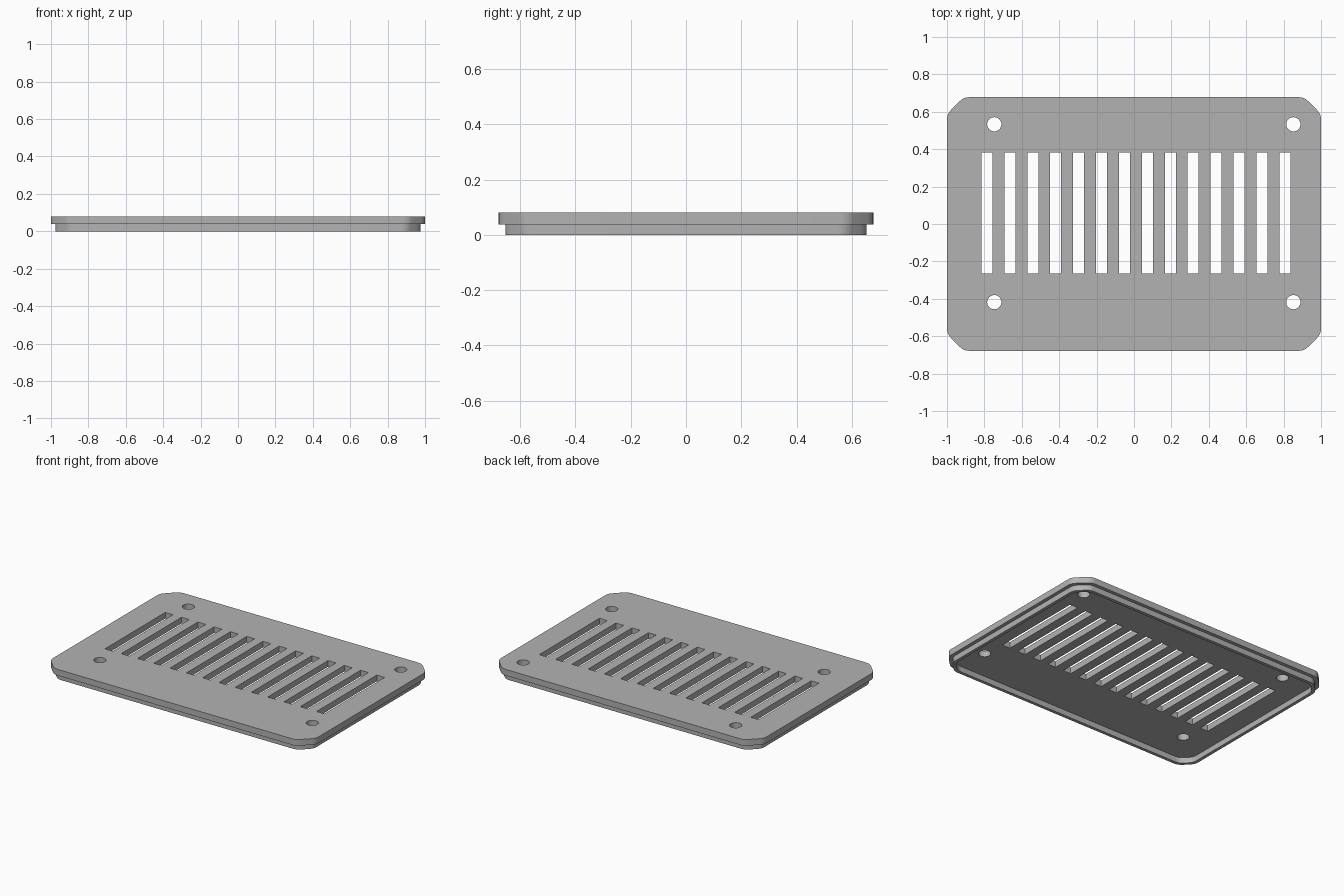
import bpy, bmesh, math
from mathutils import Matrix, Vector

if "Cube" in bpy.data.objects:
    bpy.data.objects.remove(bpy.data.objects["Cube"], do_unlink=True)

HALF_X, HALF_Y = 1.0, 0.678
STEP_Z, TOP_Z = 0.038, 0.08
CHAMFER, FILLET = 0.09, 0.03

grey = bpy.data.materials.new("plain_grey")
grey.use_nodes = True
grey.diffuse_color = (0.448, 0.448, 0.448, 1)
grey.node_tree.nodes["Principled BSDF"].inputs["Base Color"].default_value = grey.diffuse_color


def outline(inset, steps=5):
    """Rectangle with clipped corners, each corner point softened by a small curve."""
    hx, hy = HALF_X - inset, HALF_Y - inset
    c = CHAMFER - inset * (2 - math.sqrt(2))
    corners = [(hx, hy - c), (hx - c, hy), (c - hx, hy), (-hx, hy - c),
               (-hx, c - hy), (c - hx, -hy), (hx - c, -hy), (hx, c - hy)]
    corners = [Vector(p) for p in corners]
    points = []
    for i, p in enumerate(corners):
        a = p + (corners[i - 1] - p).normalized() * FILLET
        b = p + (corners[(i + 1) % 8] - p).normalized() * FILLET
        for s in range(steps + 1):
            t = s / steps
            points.append(a * (1 - t) ** 2 + p * 2 * t * (1 - t) + b * t * t)
    return points


def make_object(name, bm):
    bmesh.ops.recalc_face_normals(bm, faces=bm.faces)
    mesh = bpy.data.meshes.new(name)
    bm.to_mesh(mesh)
    bm.free()
    mesh.materials.append(grey)
    obj = bpy.data.objects.new(name, mesh)
    bpy.context.collection.objects.link(obj)
    return obj


def loop(bm, inset, z):
    return [bm.verts.new((p.x, p.y, z)) for p in outline(inset)]


def bridge(bm, lower, upper):
    for i in range(len(lower)):
        bm.faces.new((lower[i - 1], lower[i], upper[i], upper[i - 1]))


# Cover plate
bm = bmesh.new()
bottom, top = loop(bm, 0, STEP_Z), loop(bm, 0, TOP_Z)
bridge(bm, bottom, top)
bm.faces.new(bottom)
bm.faces.new(top)
plate = make_object("cover_plate", bm)

# Vent slots and screw holes
bm = bmesh.new()
for i in range(14):
    place = Matrix.Translation((-0.786 + i * 0.1225, 0.059, 0.06))
    bmesh.ops.create_cube(bm, size=1, matrix=place @ Matrix.Diagonal((0.059, 0.648, 0.2, 1)))
for x in (-0.747, 0.852):
    for y in (-0.418, 0.533):
        bmesh.ops.create_cone(bm, cap_ends=True, segments=32, radius1=0.038, radius2=0.038,
                              depth=0.2, matrix=Matrix.Translation((x, y, 0.06)))
cutter = make_object("slot_and_hole_cutter", bm)
cutter.hide_render = True

cut = plate.modifiers.new("slots_and_holes", "BOOLEAN")
cut.operation = "DIFFERENCE"
cut.solver = "EXACT"
cut.object = cutter
bpy.context.view_layer.objects.active = plate
plate.select_set(True)
bpy.ops.object.modifier_apply(modifier=cut.name)
bpy.data.objects.remove(cutter, do_unlink=True)

# Locating rim under the plate
bm = bmesh.new()
rings = [loop(bm, 0.024, STEP_Z), loop(bm, 0.024, 0), loop(bm, 0.046, 0), loop(bm, 0.046, STEP_Z)]
for a, b in zip(rings, rings[1:]):
    bridge(bm, a, b)
rim = make_object("locating_rim", bm)

# Smooth the corner curves and hole walls only
for obj in (plate, rim):
    bpy.ops.object.select_all(action="DESELECT")
    obj.select_set(True)
    bpy.context.view_layer.objects.active = obj
    bpy.ops.object.shade_smooth_by_angle(angle=math.radians(30))
